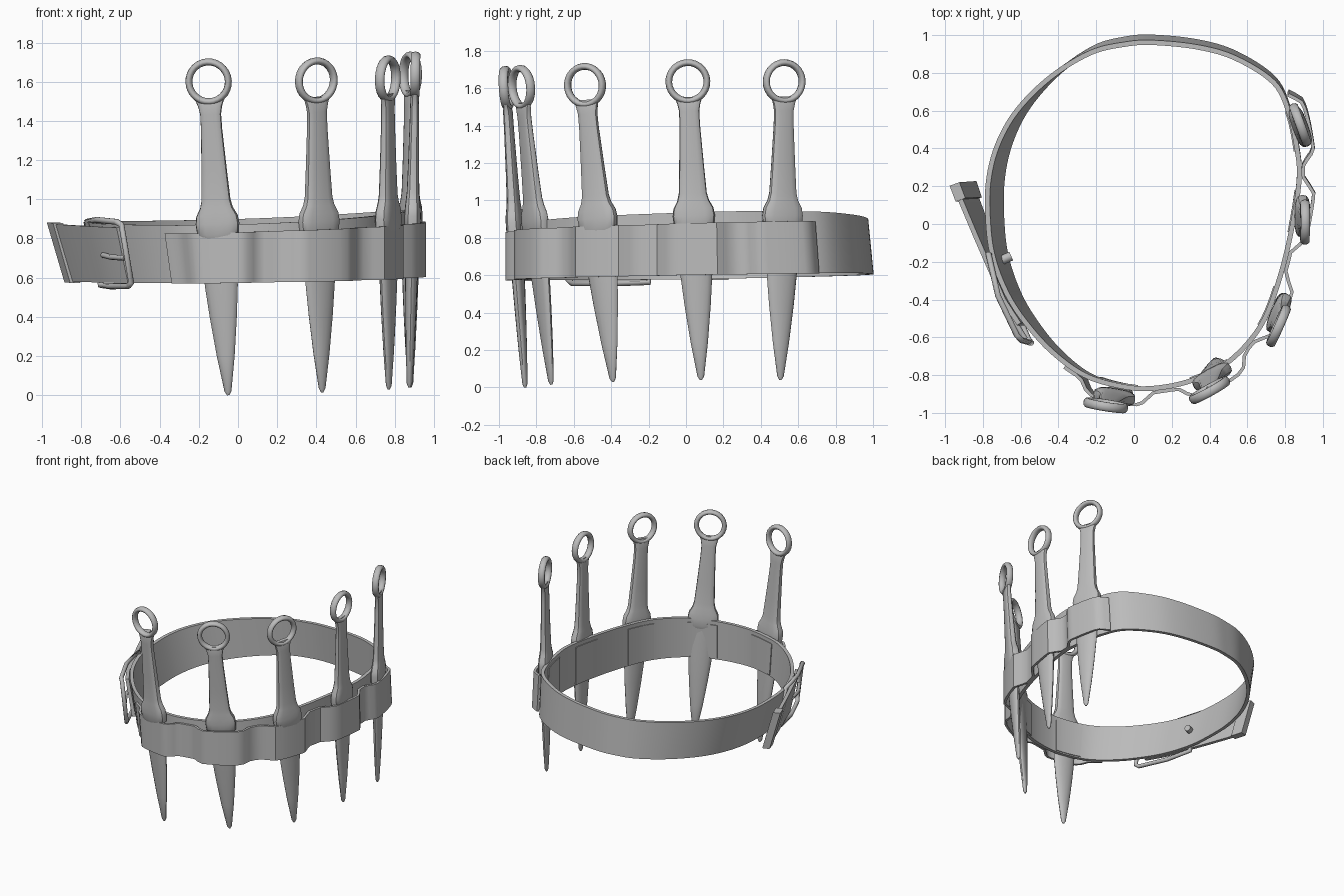
import bpy, bmesh, math
from mathutils import Vector, Matrix

if "Cube" in bpy.data.objects:
    bpy.data.objects.remove(bpy.data.objects["Cube"], do_unlink=True)

grey = bpy.data.materials.new("plain grey")
grey.use_nodes = True
grey.diffuse_color = (0.5, 0.5, 0.5, 1)
grey.node_tree.nodes["Principled BSDF"].inputs["Base Color"].default_value = (0.5, 0.5, 0.5, 1)


def finish(obj, angle=35):
    """Assign the material and smooth everything but hard edges."""
    obj.data.materials.append(grey)
    for face in obj.data.polygons:
        face.use_smooth = True
    obj.data.set_sharp_from_angle(angle=math.radians(angle))
    return obj


def loft(name, sections, closed=False, matrix=None):
    """Skin a row of equal-length cross-sections."""
    bm = bmesh.new()
    rings = [[bm.verts.new(p) for p in s] for s in sections]
    n = len(rings[0])
    pairs = list(zip(rings, rings[1:]))
    if closed:
        pairs.append((rings[-1], rings[0]))
    else:
        bm.faces.new(rings[0])
        bm.faces.new(rings[-1])
    for a, b in pairs:
        for i in range(n):
            j = (i + 1) % n
            bm.faces.new((a[i], a[j], b[j], b[i]))
    bmesh.ops.recalc_face_normals(bm, faces=bm.faces)
    mesh = bpy.data.meshes.new(name)
    bm.to_mesh(mesh)
    bm.free()
    obj = bpy.data.objects.new(name, mesh)
    bpy.context.collection.objects.link(obj)
    if matrix:
        obj.matrix_world = matrix
    return finish(obj)


def tube(name, points, radius, cyclic=False):
    """Round bar along a path."""
    curve = bpy.data.curves.new(name, "CURVE")
    curve.dimensions = "3D"
    curve.bevel_depth = radius
    curve.bevel_resolution = 2
    curve.use_fill_caps = True
    spline = curve.splines.new("POLY")
    spline.points.add(len(points) - 1)
    for sp, p in zip(spline.points, points):
        sp.co = (*p, 1)
    spline.use_cyclic_u = cyclic
    curve.materials.append(grey)
    obj = bpy.data.objects.new(name, curve)
    bpy.context.collection.objects.link(obj)
    return obj


# Heights of the strap edges around the loop
def low(p):
    return 0.59 + 0.015 * (p.x + p.y)


def high(p):
    return 0.885 + 0.03 * p.x + 0.015 * p.y + 0.035 * p.x ** 2


def sheath_high(p):
    return 0.85 + 0.03 * p.x + 0.02 * p.y


def normals(path, closed):
    out = []
    n = len(path)
    for i in range(n):
        a = path[i - 1] if closed or i else path[0]
        b = path[(i + 1) % n] if closed or i < n - 1 else path[-1]
        t = (b - a).normalized()
        out.append(Vector((t.y, -t.x)))
    return out


def band(name, path, norms, thick, bottom, top, closed=False):
    """Upright strap that leans out on the left and in at the back."""
    sections = []
    for p, n in zip(path, norms):
        lean = Vector((0.1 * min(p.x, 0), -0.03 * max(p.y, 0)))
        ring = []
        for side, end in ((1, -0.5), (1, 0.5), (-1, 0.5), (-1, -0.5)):
            q = p + n * side * thick / 2 + lean * end
            ring.append((q.x, q.y, top(p) if end > 0 else bottom(p)))
        sections.append(ring)
    return loft(name, sections, closed)


# Belt loop, anticlockwise from the front
keys = [Vector(k) for k in (
    (-.25, -.8), (-.06, -.86), (.1, -.87), (.3, -.83), (.5, -.73), (.67, -.54),
    (.77, -.29), (.84, 0), (.875, .25), (.86, .42), (.82, .6), (.74, .76),
    (.54, .89), (.34, .95), (.1, .975), (-.05, .965), (-.22, .92), (-.42, .79),
    (-.59, .61), (-.69, .42), (-.735, .22), (-.735, 0), (-.71, -.18),
    (-.645, -.36), (-.555, -.51), (-.42, -.67))]
belt = []
count = len(keys)
for i in range(count):
    a, b, c, d = (keys[(i + k) % count] for k in (-1, 0, 1, 2))
    for step in range(6):
        t = step / 6
        belt.append(0.5 * (2 * b + (c - a) * t + (2 * a - 5 * b + 4 * c - d) * t ** 2
                           + (3 * b - a - 3 * c + d) * t ** 3))
belt_normals = normals(belt, True)
band("belt", belt, belt_normals, 0.026, low, high, True)

# Knives: ring centre, blade tip, heading of the flat side
knives = [
    ((-.15, -.96, 1.6), (-.05, -.86, 0), -9),
    ((.4, -.88, 1.605), (.43, -.72, .015), 29),
    ((.765, -.54, 1.615), (.77, -.39, .03), 66),
    ((.905, .01, 1.635), (.875, .08, .04), 90),
    ((.88, .525, 1.635), (.88, .505, .04), 110)]

# height above the tip, half width, half thickness
blade = [(0, .006, .006), (.02, .018, .014), (.2, .046, .022),
         (.4, .07, .028), (.56, .085, .032), (.84, .095, .034)]
handle = [(.8, .08, .034), (.825, .108, .042), (.88, .113, .042), (.92, .107, .04),
          (.96, .085, .036), (1, .075, .032), (1.15, .066, .028),
          (1.36, .055, .024), (1.44, .054, .023), (1.48, .062, .022), (1.515, .075, .014)]


def rounded(profile, power, sides=16):
    """Stack of ellipses, squarer for a lower power."""
    result = []
    for z, w, d in profile:
        ring = []
        for i in range(sides):
            a = math.tau * i / sides
            c, s = math.cos(a), math.sin(a)
            ring.append((w * math.copysign(abs(c) ** power, c),
                         d * math.copysign(abs(s) ** power, s), z))
        result.append(ring)
    return result


centres = []
for number, (ring, tip, heading) in enumerate(knives, 1):
    ring, tip = Vector(ring), Vector(tip)
    up = (ring - tip).normalized()
    flat = Vector((math.cos(math.radians(heading)), math.sin(math.radians(heading)), 0))
    wide = (flat - up * flat.dot(up)).normalized()
    deep = up.cross(wide)
    frame = Matrix((wide, deep, up)).transposed().to_4x4()
    frame.translation = tip
    centres.append(tip.lerp(ring, 0.45).to_2d())
    loft(f"knife_blade_{number}", rounded(blade, 1), matrix=frame)
    loft(f"knife_handle_{number}", rounded(handle, 0.65), matrix=frame)
    bpy.ops.mesh.primitive_torus_add(major_radius=0.102, minor_radius=0.018,
                                     major_segments=28, minor_segments=10)
    pommel = bpy.context.object
    pommel.name = f"knife_ring_{number}"
    pommel.matrix_world = (frame @ Matrix.Translation((0, 0, (ring - tip).length))
                           @ Matrix.Rotation(math.pi / 2, 4, "X")
                           @ Matrix.Diagonal((1, 1, 1.4, 1)))
    finish(pommel, 60)

# Sheath strap, bulging over each knife
path, path_normals = [], []
for p, n in zip(belt, belt_normals):
    if -115 < math.degrees(math.atan2(p.y, p.x)) < 41:
        near = min((p - c).length for c in centres)
        t = max(0, min(1, (0.21 - near) / 0.09))
        path.append(p + n * (0.021 + 0.064 * t * t * (3 - 2 * t)))
        path_normals.append(n)
order = sorted(range(len(path)), key=lambda i: math.atan2(path[i].y, path[i].x))
path = [path[i] for i in order]
band("sheath_strap", path, normals(path, False), 0.018,
     lambda p: low(p) - 0.003, sheath_high)

# Thin backing panels inside the belt behind each knife
for number, c in enumerate(centres, 1):
    near = [(p - n * 0.015, n) for p, n in zip(belt, belt_normals) if (p - c).length < 0.13]
    near.sort(key=lambda e: math.atan2(e[0].y, e[0].x))
    band(f"backing_panel_{number}", [e[0] for e in near], [e[1] for e in near], 0.008,
         lambda p: low(p) + 0.01, lambda p: high(p) - 0.03)

# Loose strap end with its thicker tip
tail = [Vector(k) for k in ((-.9, .2), (-.875, .13), (-.8, -.06), (-.725, -.24),
                            (-.66, -.4), (-.58, -.53))]
band("strap_end", tail, normals(tail, False), 0.026, low, lambda p: high(p) - 0.015)
cap = [Vector((-.905, .215)), Vector((-.875, .13))]
band("strap_tip", cap, normals(cap, False), 0.055,
     lambda p: low(p) - 0.005, lambda p: high(p) - 0.008)

# Buckle frame, prong and inner stud
tube("buckle_frame", [(-.77, -.16, .89), (-.72, -.38, .895), (-.62, -.59, .885),
                      (-.595, -.615, .87), (-.545, -.63, .575), (-.56, -.61, .558),
                      (-.65, -.4, .556), (-.7, -.2, .56)], 0.016, True)
tube("buckle_prong", [(-.69, -.36, .715), (-.65, -.49, .705), (-.575, -.61, .7)], 0.014)
tube("buckle_stud", [(-.72, -.2, .72), (-.65, -.17, .72)], 0.025)
